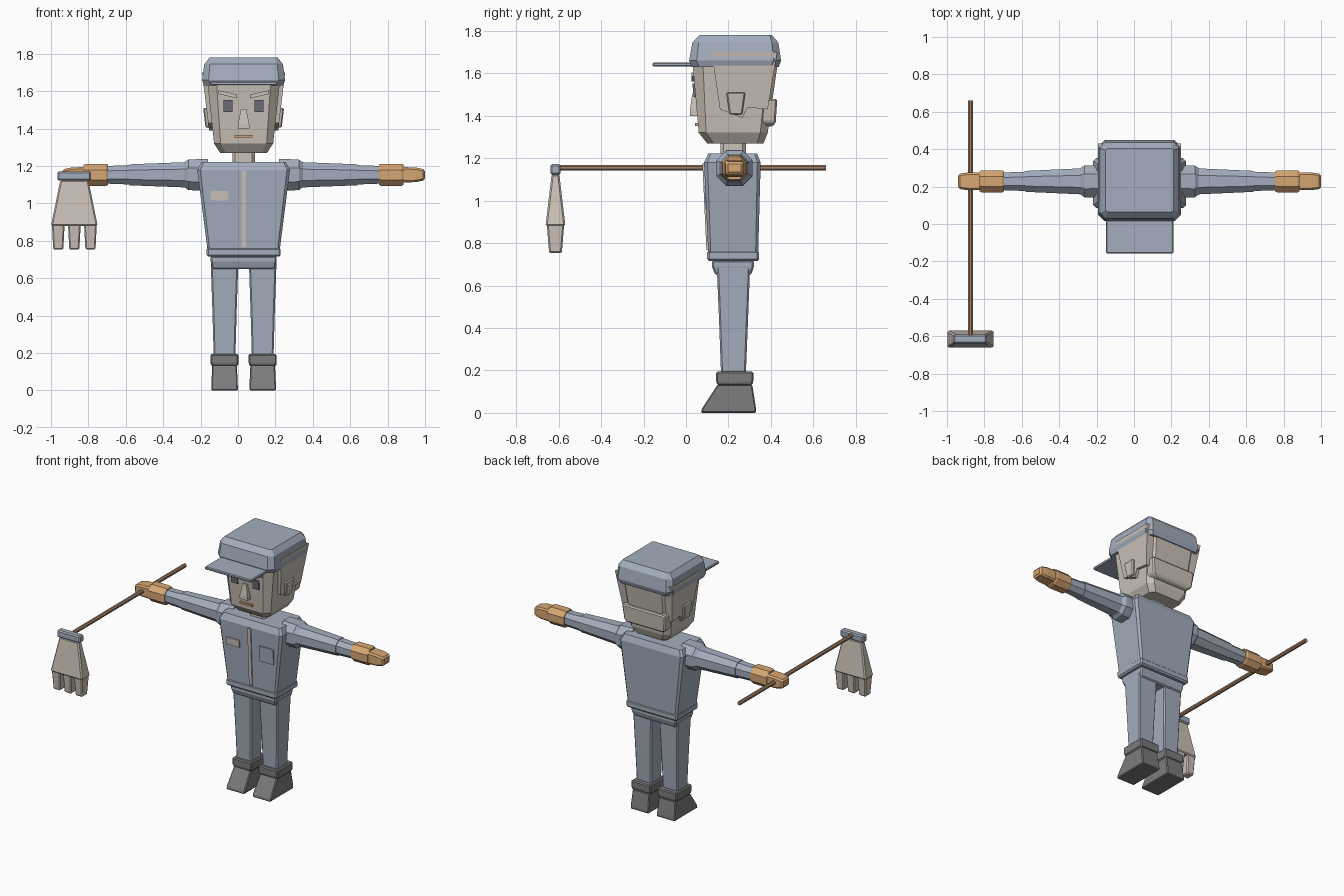
import bpy, bmesh, math

CX, CY, ARM_Z = 0.03, 0.222, 1.153


def material(name, rgb):
    m = bpy.data.materials.new(name)
    m.diffuse_color = (*rgb, 1)
    return m


BLUE = material("grey_blue_cloth", (0.37, 0.42, 0.51))
BEIGE = material("pale_beige", (0.60, 0.54, 0.48))
TAN = material("tan_glove", (0.68, 0.38, 0.17))
WOOD = material("brown_wood", (0.38, 0.23, 0.145))
BOOT = material("boot_grey", (0.205, 0.20, 0.20))
DARK = material("eye_grey", (0.16, 0.165, 0.19))


def make(name, rings, mat, bevel=0.0):
    """Skin closed rings of points, cap both ends, bevel the edges."""
    bm = bmesh.new()
    loops = [[bm.verts.new(p) for p in r] for r in rings]
    n = len(loops[0])
    for a, b in zip(loops, loops[1:]):
        for i in range(n):
            j = (i + 1) % n
            bm.faces.new((a[i], a[j], b[j], b[i]))
    bm.faces.new(loops[0])
    bm.faces.new(loops[-1])
    bmesh.ops.recalc_face_normals(bm, faces=bm.faces)
    me = bpy.data.meshes.new(name)
    bm.to_mesh(me)
    bm.free()
    me.materials.append(mat)
    ob = bpy.data.objects.new(name, me)
    bpy.context.collection.objects.link(ob)
    if bevel:
        mod = ob.modifiers.new("bevel", "BEVEL")
        mod.width, mod.segments = bevel, 1
        mod.limit_method, mod.angle_limit = "ANGLE", math.radians(30)
    return ob


def section(a0, a1, b0, b1, c=0):
    """Rectangle with optional chamfered corners."""
    if not c:
        return [(a0, b0), (a1, b0), (a1, b1), (a0, b1)]
    return [(a0 + c, b0), (a1 - c, b0), (a1, b0 + c), (a1, b1 - c),
            (a1 - c, b1), (a0 + c, b1), (a0, b1 - c), (a0, b0 + c)]


def upright(name, rings, mat, cx=CX, bevel=0.0):
    """Stack of rings (z, half_x, y0, y1, chamfer) around x = cx."""
    return make(name, [[(x, y, r[0]) for x, y in
                        section(cx - r[1], cx + r[1], r[2], r[3], r[4] if len(r) > 4 else 0)]
                       for r in rings], mat, bevel)


def sideways(name, rings, mat, s, bevel=0.0):
    """Arm piece: octagonal rings (distance, half_y, half_z) on side s."""
    return make(name, [[(CX + s * d, CY + 0.006 + y, ARM_Z + z) for y, z in
                        section(-hy, hy, -hz, hz, 0.55 * min(hy, hz) if oct else 0)]
                       for d, hy, hz, oct in rings], mat, bevel)


# torso, belt and hips
upright("torso", [(0.75, 0.193, 0.105, 0.34, 0.012), (1.18, 0.248, 0.085, 0.352, 0.016),
                  (1.222, 0.225, 0.105, 0.335, 0.012)], BLUE)
upright("belt", [(0.715, 0.198, 0.10, 0.345), (0.765, 0.198, 0.10, 0.345)], BLUE, bevel=0.01)
upright("hips", [(0.65, 0.168, 0.137, 0.307), (0.69, 0.176, 0.122, 0.32),
                 (0.72, 0.176, 0.122, 0.32)], BLUE, bevel=0.008)


# plates on the sloping chest
def chest_plate(name, x0, x1, z0, z1, mat):
    rings = []
    for z in (z0, z1):
        f = 0.085 + (1.18 - z) / 0.43 * 0.02
        rings.append((z, (x1 - x0) / 2, f - 0.008, f + 0.001))
    upright(name, rings, mat, cx=(x0 + x1) / 2)


chest_plate("front_placket", 0.018, 0.042, 0.768, 1.175, BEIGE)
chest_plate("name_tag", -0.147, -0.05, 1.015, 1.067, BEIGE)
chest_plate("chest_pocket", 0.105, 0.215, 0.962, 1.07, BLUE)

# neck and head
upright("neck", [(1.21, 0.06, 0.162, 0.282, 0.015), (1.29, 0.06, 0.162, 0.282, 0.015)], BEIGE)
upright("head", [(1.27, 0.125, 0.10, 0.365, 0.03), (1.32, 0.158, 0.06, 0.385, 0.035),
                 (1.68, 0.197, 0.028, 0.437, 0.05)], BEIGE)
upright("nape_hair", [(1.35, 0.13, 0.31, 0.41), (1.37, 0.158, 0.30, 0.423),
                      (1.48, 0.172, 0.30, 0.43)], BEIGE, bevel=0.008)

# face
upright("nose", [(1.40, 0.032, 0.018, 0.07), (1.425, 0.03, 0.018, 0.07),
                 (1.505, 0.014, 0.03, 0.07)], BEIGE)
upright("mouth", [(1.352, 0.048, 0.043, 0.06), (1.365, 0.048, 0.042, 0.06)], TAN)
for s, side in ((-1, "left"), (1, "right")):
    upright(side + "_eye", [(1.488, 0.024, 0.036, 0.046), (1.552, 0.024, 0.03, 0.04)],
            DARK, cx=CX + s * 0.083)
    brow = [(0.035, 1.562), (0.135, 1.585), (0.135, 1.605), (0.035, 1.582)]
    make(side + "_brow", [[(CX + s * x, y, z) for x, z in brow] for y in (0.025, 0.05)], BEIGE)

    # side hair panel and ear follow the head's taper
    panel = [(0.12, 1.70), (0.43, 1.70), (0.385, 1.43), (0.29, 1.44), (0.265, 1.39), (0.16, 1.43)]
    make(side + "_side_hair", [[(CX + s * (o + (z - 1.4) * 0.12), y, z) for y, z in panel]
                               for o in (0.13, 0.186)], BEIGE)
    ear = [(0.19, 1.51), (0.28, 1.51), (0.265, 1.405), (0.205, 1.405)]
    make(side + "_ear", [[(CX + s * (o + (z - 1.4) * 0.12), y, z) for y, z in ear]
                         for o in (0.15, 0.203)], BEIGE, bevel=0.006)

# cap
upright("cap_crown", [(1.63, 0.212, 0.027, 0.437, 0.035), (1.66, 0.222, 0.015, 0.448, 0.035),
                      (1.745, 0.21, 0.03, 0.435, 0.03), (1.78, 0.182, 0.065, 0.405, 0.01)], BLUE)
upright("cap_brim", [(1.632, 0.18, -0.157, 0.06), (1.652, 0.18, -0.157, 0.06)], BLUE, bevel=0.005)

for s, side in ((-1, "left"), (1, "right")):
    # arms and gloves
    sideways(side + "_shoulder", [(0.19, 0.085, 0.085, 1), (0.295, 0.085, 0.082, 1),
                                  (0.328, 0.062, 0.058, 1)], BLUE, s)
    sideways(side + "_upper_arm", [(0.30, 0.07, 0.068, 1), (0.61, 0.056, 0.056, 1)], BLUE, s)
    sideways(side + "_forearm", [(0.60, 0.052, 0.052, 1), (0.735, 0.047, 0.047, 1)], BLUE, s)
    sideways(side + "_glove_cuff", [(0.725, 0.053, 0.054, 1), (0.735, 0.059, 0.059, 1),
                                    (0.845, 0.059, 0.059, 1), (0.855, 0.053, 0.053, 1)], TAN, s)
    sideways(side + "_glove_hand", [(0.84, 0.047, 0.042, 0), (0.92, 0.047, 0.039, 0),
                                    (0.97, 0.04, 0.029, 0)], TAN, s, bevel=0.01)
    # legs and boots
    x = CX + s * 0.102
    upright(side + "_leg", [(0.18, 0.058, 0.165, 0.282), (0.43, 0.065, 0.156, 0.292),
                            (0.69, 0.074, 0.145, 0.302)], BLUE, cx=x, bevel=0.008)
    upright(side + "_boot_cuff", [(0.13, 0.072, 0.147, 0.313), (0.15, 0.075, 0.142, 0.317),
                                  (0.195, 0.075, 0.142, 0.317)], BOOT, cx=x, bevel=0.007)
    upright(side + "_boot", [(0.0, 0.071, 0.07, 0.33), (0.02, 0.071, 0.075, 0.33),
                             (0.135, 0.066, 0.15, 0.312)], BOOT, cx=x, bevel=0.006)

# mop held in one hand
MX, MY = -0.875, -0.615
make("mop_handle", [[(MX + 0.0145 * math.cos(i * math.pi / 4 + math.pi / 8), y,
                      1.155 + 0.0145 * math.sin(i * math.pi / 4 + math.pi / 8))
                     for i in range(8)] for y in (-0.60, 0.66)], WOOD)
upright("mop_clamp", [(1.122, 0.09, MY - 0.024, MY + 0.024),
                      (1.172, 0.09, MY - 0.024, MY + 0.024)], BLUE, cx=MX, bevel=0.008)
upright("mop_head", [(0.88, 0.125, MY - 0.047, MY + 0.047),
                     (1.125, 0.075, MY - 0.018, MY + 0.018)], BEIGE, cx=MX, bevel=0.008)
for i in (-1, 0, 1):
    upright("mop_strand", [(0.753, 0.027, MY - 0.03, MY + 0.03),
                           (0.89, 0.034, MY - 0.041, MY + 0.041)],
            BEIGE, cx=MX + i * 0.086, bevel=0.007)
